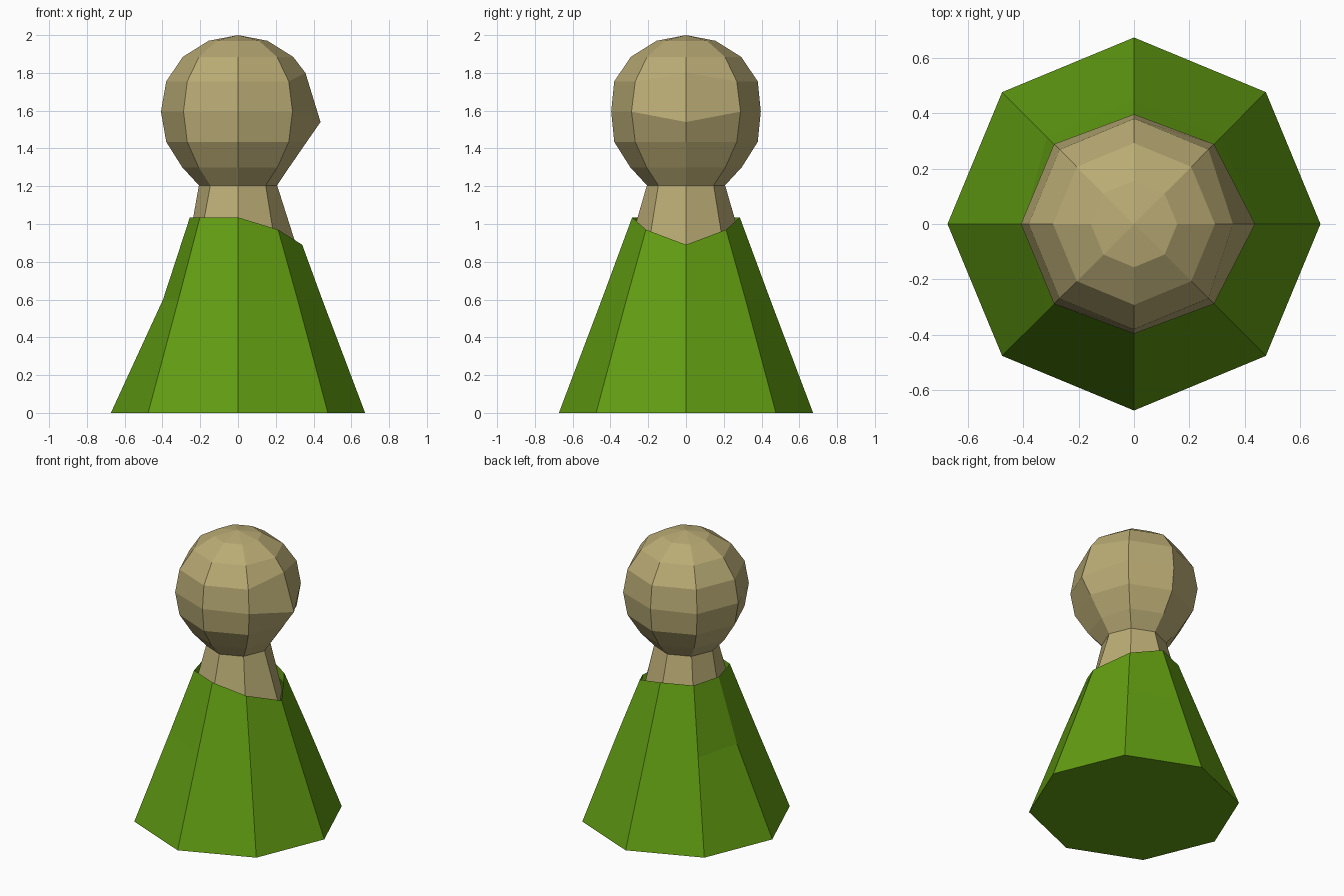
import bpy, bmesh
from math import cos, sin, pi

cube = bpy.data.objects.get("Cube")
if cube:
    bpy.data.objects.remove(cube, do_unlink=True)

SIDES = 8


def material(name, rgb):
    mat = bpy.data.materials.new(name)
    mat.use_nodes = True
    mat.diffuse_color = (*rgb, 1)
    bsdf = next(n for n in mat.node_tree.nodes if n.type == 'BSDF_PRINCIPLED')
    bsdf.inputs["Base Color"].default_value = (*rgb, 1)
    bsdf.inputs["Roughness"].default_value = 0.9
    return mat


def ring(radius, height, **changes):
    """Half ring from the face side (+x) to the back; changes replace single corners."""
    half = [(radius, height)] * (SIDES // 2 + 1)
    names = ("face", "cheek", "side", "rear", "back")
    for name, value in changes.items():
        half[names.index(name)] = value
    return half


def loft(name, rings, mat, cap_bottom=False, tip=None):
    """Join octagonal rings, mirrored across y, into one flat-shaded skin."""
    bm = bmesh.new()
    loops = []
    for half in rings:
        corners = half + half[-2:0:-1]
        loops.append([bm.verts.new((r * cos(2 * pi * i / SIDES), r * sin(2 * pi * i / SIDES), z))
                      for i, (r, z) in enumerate(corners)])
    for low, high in zip(loops, loops[1:]):
        for i in range(SIDES):
            j = (i + 1) % SIDES
            bm.faces.new((low[i], low[j], high[j], high[i]))
    if cap_bottom:
        bm.faces.new(loops[0][::-1])
    if tip is not None:
        point = bm.verts.new((0, 0, tip))
        for i in range(SIDES):
            bm.faces.new((loops[-1][i], loops[-1][(i + 1) % SIDES], point))
    mesh = bpy.data.meshes.new(name)
    bm.to_mesh(mesh)
    bm.free()
    mesh.materials.append(mat)
    obj = bpy.data.objects.new(name, mesh)
    bpy.context.collection.objects.link(obj)
    return obj


green = material("leaf green", (0.12, 0.335, 0.006))
tan = material("tan skin", (0.49, 0.41, 0.178))

# Robe: flared skirt, waist bent in at the back, neckline dipping at the face side
neckline = [(0.34, 0.89), (0.30, 0.97), (0.285, 1.035), (0.285, 1.035), (0.255, 1.035)]
lining = [(r - 0.005, z - 0.07) for r, z in neckline]
loft("robe", [
    ring(0.673, 0),
    ring(0.446, 0.6, back=(0.397, 0.6)),
    neckline,
    lining,
], green, cap_bottom=True)

# Neck and head: one skin, with the nose pulled out on the face side
loft("neck_and_head", [
    [(0.32, 0.85), (0.288, 0.85), (0.31, 0.85), (0.30, 0.85), (0.27, 0.85)],
    ring(0.207, 1.205),
    ring(0.295, 1.30, face=(0.271, 1.30)),
    ring(0.38, 1.435, face=(0.364, 1.435)),
    ring(0.408, 1.595, face=(0.437, 1.54), side=(0.396, 1.595)),
    ring(0.38, 1.755, face=(0.357, 1.80)),
    ring(0.292, 1.885),
    ring(0.156, 1.97),
], tan, tip=2.0)
